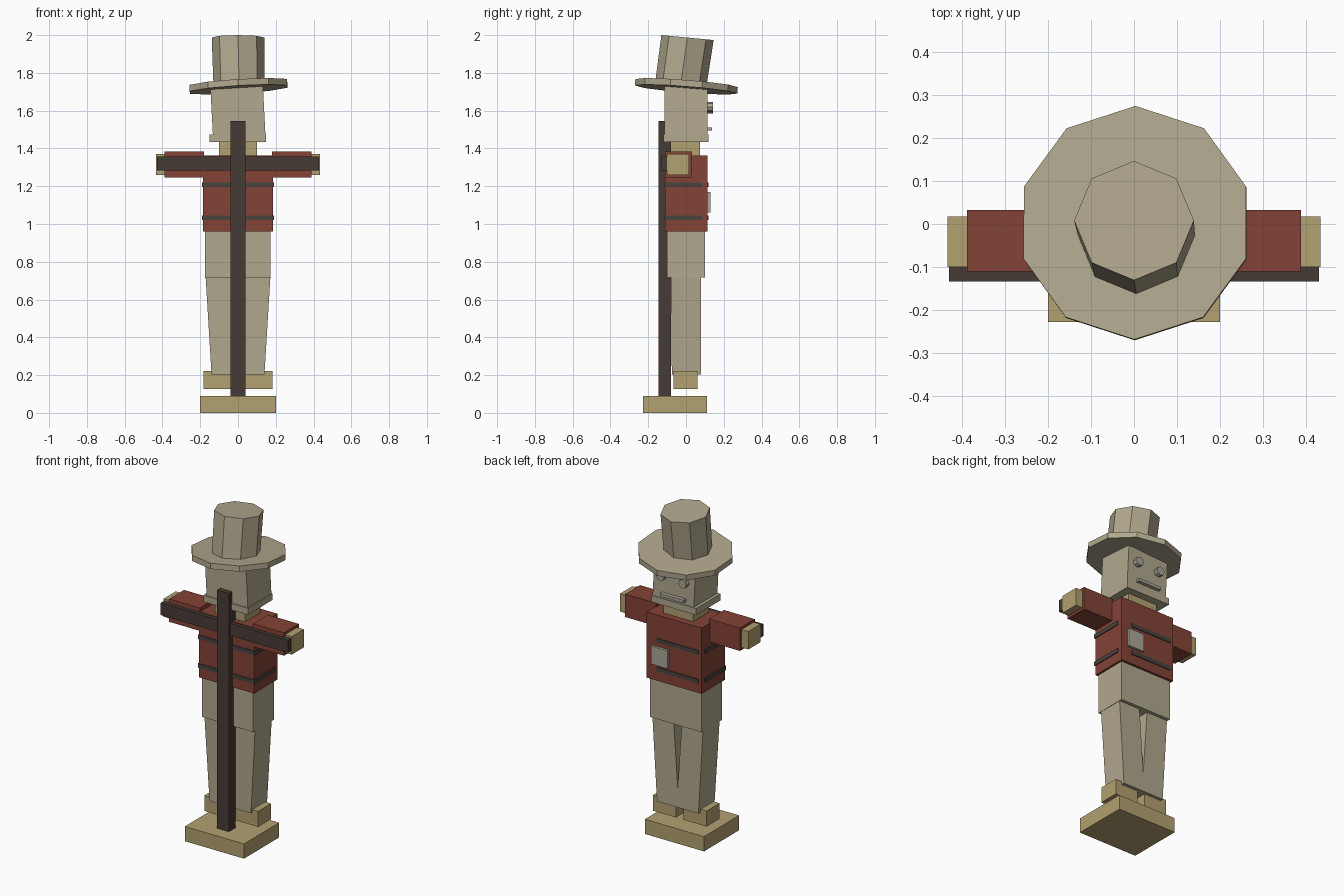
import bpy, bmesh, math
from mathutils import Matrix, Vector

if "Cube" in bpy.data.objects:
    bpy.data.objects.remove(bpy.data.objects["Cube"])


def material(name, r, g, b):
    m = bpy.data.materials.new(name)
    lin = [(c / 255 / 12.92) if c < 10 else ((c / 255 + 0.055) / 1.055) ** 2.4 for c in (r, g, b)]
    m.diffuse_color = (*lin, 1)
    m.use_nodes = True
    m.node_tree.nodes["Principled BSDF"].inputs["Base Color"].default_value = m.diffuse_color
    return m


CLOTH = material("sackcloth", 177, 168, 142)
STRAW = material("straw", 178, 161, 112)
RED = material("red_shirt", 132, 66, 54)
WOOD = material("dark_wood", 70, 59, 54)
BAND = material("charcoal_stripe", 72, 68, 63)
PATCH = material("grey_patch", 172, 168, 152)


def loft(name, mat, bottom, top):
    """Flat-faced solid between two rings with the same number of points."""
    bm = bmesh.new()
    lo = [bm.verts.new(p) for p in bottom]
    hi = [bm.verts.new(p) for p in top]
    n = len(lo)
    bm.faces.new(lo[::-1])
    bm.faces.new(hi)
    for i in range(n):
        j = (i + 1) % n
        bm.faces.new((lo[i], lo[j], hi[j], hi[i]))
    bmesh.ops.recalc_face_normals(bm, faces=bm.faces)
    me = bpy.data.meshes.new(name)
    bm.to_mesh(me)
    bm.free()
    me.materials.append(mat)
    ob = bpy.data.objects.new(name, me)
    bpy.context.collection.objects.link(ob)
    return ob


def rect(x, y, z):
    return [(x[0], y[0], z), (x[1], y[0], z), (x[1], y[1], z), (x[0], y[1], z)]


def box(name, mat, x, y, z, roll=0):
    """Box from ranges, optionally rolled about the y axis at its centre."""
    ob = loft(name, mat, rect(x, y, z[0]), rect(x, y, z[1]))
    if roll:
        c = Vector(((x[0] + x[1]) / 2, (y[0] + y[1]) / 2, (z[0] + z[1]) / 2))
        ob.data.transform(Matrix.Translation(c) @ Matrix.Rotation(math.radians(roll), 4, 'Y')
                          @ Matrix.Translation(-c))
    return ob


def ring(n, r, centre, pitch=0, roll=0):
    """Polygon with a corner on -y, tilted about x (pitch) and y (roll)."""
    rot = Matrix.Rotation(math.radians(roll), 3, 'Y') @ Matrix.Rotation(math.radians(pitch), 3, 'X')
    pts = []
    for i in range(n):
        a = -math.pi / 2 + 2 * math.pi * i / n
        pts.append(Vector(centre) + rot @ Vector((r * math.cos(a), r * math.sin(a), 0)))
    return pts


def span(s, a, b):
    return tuple(sorted((s * a, s * b)))


# Stand: base, post and crossbar
box("base", STRAW, (-0.2, 0.2), (-0.228, 0.112), (0, 0.09))
box("post", WOOD, (-0.04, 0.04), (-0.145, -0.08), (0.09, 1.545))
box("crossbar", WOOD, (-0.43, 0.43), (-0.133, -0.1), (1.284, 1.358))

# Paired limbs
for s, side in ((-1, "left"), (1, "right")):
    box(side + "_foot", STRAW, span(s, 0.025, 0.182), (-0.065, 0.06), (0.127, 0.222))
    loft(side + "_leg", CLOTH,
         rect(span(s, -0.008, 0.14), (-0.075, 0.08), 0.203),
         rect(span(s, 0.028, 0.172), (-0.08, 0.08), 0.73))
    box(side + "_sleeve", RED, span(s, 0.18, 0.388), (-0.11, 0.033), (1.245, 1.385))
    box(side + "_hand", STRAW, span(s, 0.37, 0.433), (-0.1, 0.017), (1.26, 1.37))

# Body
box("hips", CLOTH, (-0.175, 0.173), (-0.1, 0.1), (0.717, 0.97))
box("torso", RED, (-0.186, 0.186), (-0.11, 0.115), (0.96, 1.362))
box("neck", STRAW, (-0.1, 0.1), (-0.077, 0.073), (1.35, 1.45))

# Shirt stripes: a wrap round the front and sides, and a plate on the face side
for i, z in enumerate(((1.02, 1.045), (1.195, 1.22))):
    box(f"stripe_wrap_{i}", BAND, (-0.191, 0.191), (-0.115, 0.085), z)
    box(f"stripe_plate_{i}", BAND, (-0.165, 0.115), (0.113, 0.12), z)
box("shirt_patch", PATCH, (0.035, 0.145), (0.113, 0.13), (1.06, 1.17))

# Head, leaning a little to one side
box("head", CLOTH, (-0.139, 0.139), (-0.113, 0.115), (1.45, 1.73), -3)
box("jaw", CLOTH, (-0.152, 0.149), (-0.118, 0.12), (1.434, 1.474))
box("mouth", PATCH, (-0.08, 0.08), (0.11, 0.138), (1.494, 1.512))
for s, side in ((-1, "left"), (1, "right")):
    c = (s * 0.075, 0.11, 1.615 + s * 0.004)
    loft(side + "_eye", PATCH, ring(8, 0.027, c, 90), ring(8, 0.027, (c[0], 0.143, c[2]), 90))

# Hat: tilted ten-sided brim and leaning eight-sided crown
loft("hat_brim", CLOTH,
     ring(10, 0.272, (0.003, 0.001, 1.712), -4.5, -3.5),
     ring(10, 0.272, (0.002, 0.003, 1.746), -4.5, -3.5))
loft("hat_crown", CLOTH,
     ring(8, 0.136, (0.006, -0.028, 1.735), -5.4, -2),
     ring(8, 0.139, (0.0, 0.008, 1.987), -5.4, 0))
